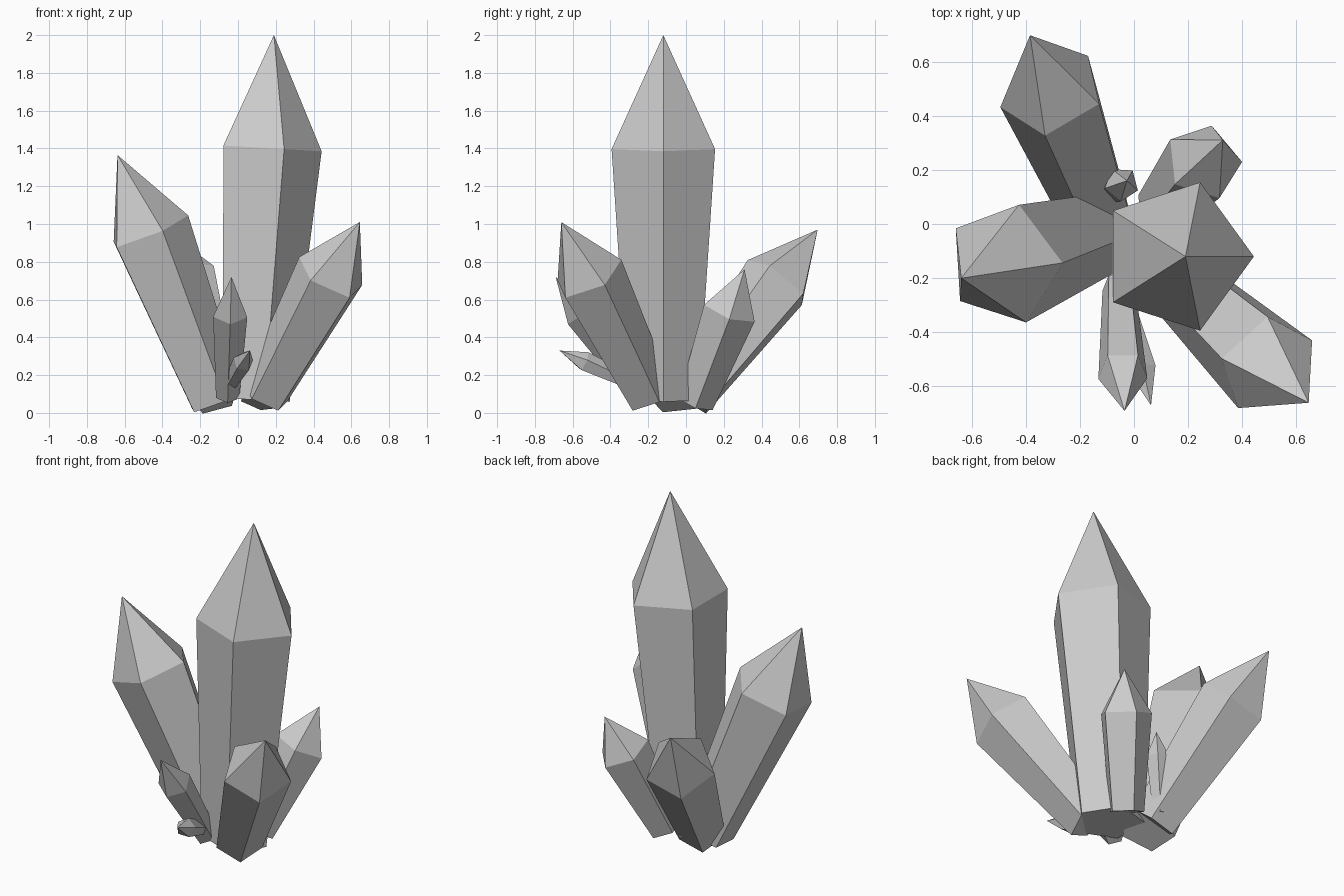
import bpy, bmesh, math
from mathutils import Vector, Matrix

if "Cube" in bpy.data.objects:
    bpy.data.objects.remove(bpy.data.objects["Cube"])

SIDES = 5
SHOULDER = 0.69   # where the point starts along the axis
TAPER = 0.68      # base radius relative to shoulder radius


def crystal(name, base, apex, radius, azimuth):
    """Five-sided crystal: tapered prism with a pointed tip along base -> apex."""
    base, apex = Vector(base), Vector(apex)
    axis = (apex - base).normalized()
    a = math.radians(azimuth)
    # first corner direction, as seen from above, made perpendicular to the axis
    d = Vector((math.cos(a), math.sin(a), 0))
    d.z = -(d.x * axis.x + d.y * axis.y) / axis.z
    d.normalize()
    bm = bmesh.new()

    def ring(centre, r):
        return [bm.verts.new(centre + Matrix.Rotation(math.tau * i / SIDES, 3, axis) @ d * r)
                for i in range(SIDES)]

    low = ring(base, radius * TAPER)
    high = ring(base.lerp(apex, SHOULDER), radius)
    tip = bm.verts.new(apex)
    bm.faces.new(low[::-1])
    for i in range(SIDES):
        j = (i + 1) % SIDES
        bm.faces.new((low[i], low[j], high[j], high[i]))
        bm.faces.new((high[i], high[j], tip))
    bmesh.ops.recalc_face_normals(bm, faces=bm.faces)
    mesh = bpy.data.meshes.new(name)
    bm.to_mesh(mesh)
    bm.free()
    bpy.context.collection.objects.link(bpy.data.objects.new(name, mesh))


# Large crystals: base centre, tip, shoulder radius, corner direction
crystal("main_crystal", (0.078, -0.12, 0.07), (0.19, -0.12, 2.0), 0.288, 0)
crystal("left_crystal", (-0.12, -0.03, 0.06), (-0.638, -0.20, 1.365), 0.23, 1)
crystal("back_left_crystal", (-0.123, 0.02, 0.08), (-0.384, 0.697, 0.97), 0.199, -99)
crystal("front_right_crystal", (0.145, -0.20, 0.09), (0.645, -0.66, 1.01), 0.195, 89)

# Small crystals around the foot
crystal("back_right_crystal", (0.10, 0.05, 0.055), (0.328, 0.31, 0.76), 0.149, 0)
crystal("front_small_crystal", (-0.055, -0.23, 0.09), (-0.035, -0.69, 0.72), 0.095, -90)
crystal("front_tiny_crystal", (-0.05, -0.25, 0.14), (0.063, -0.67, 0.33), 0.055, 19)
crystal("back_tiny_crystal", (-0.09, 0.12, 0.08), (-0.026, 0.16, 0.56), 0.065, 267)
